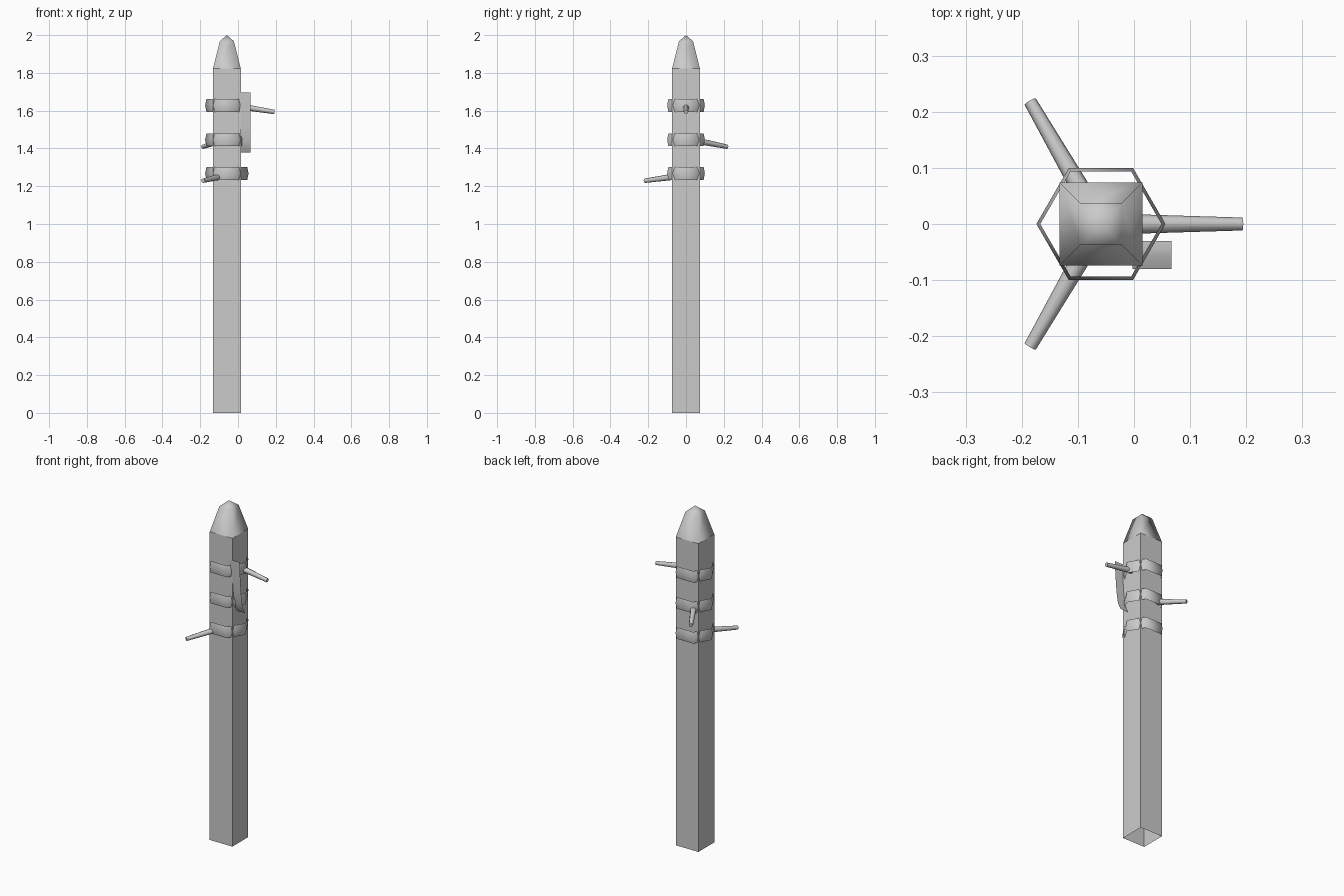
import bpy, bmesh
from math import cos, sin, pi, radians
from mathutils import Vector

if "Cube" in bpy.data.objects:
    bpy.data.objects.remove(bpy.data.objects["Cube"])

CX = -0.059  # post axis


def loft(name, rings, closed=True, cap_start=False, cap_end=False, apex=None, smooth=False):
    """Skin a list of point rings into one object; end caps stay flat."""
    bm = bmesh.new()
    rows = [[bm.verts.new(p) for p in ring] for ring in rings]
    n = len(rows[0])
    for a, b in zip(rows, rows[1:]):
        for i in range(n if closed else n - 1):
            j = (i + 1) % n
            bm.faces.new((a[i], a[j], b[j], b[i]))
    if apex:
        tip = bm.verts.new(apex)
        for i in range(n):
            bm.faces.new((rows[-1][i], rows[-1][(i + 1) % n], tip))
    for f in bm.faces:
        f.smooth = smooth
    if cap_start:
        bm.faces.new(rows[0][::-1])
    if cap_end:
        bm.faces.new(rows[-1])
    me = bpy.data.meshes.new(name)
    bm.to_mesh(me)
    bm.free()
    ob = bpy.data.objects.new(name, me)
    bpy.context.collection.objects.link(ob)
    return ob


def polygon(r, z, sides, turn=0.0):
    return [(CX + r * cos(turn + 2 * pi * i / sides),
             r * sin(turn + 2 * pi * i / sides), z) for i in range(sides)]


# Square post, open at the bottom
R = 0.074 * 2 ** 0.5
loft("post", [polygon(R, z, 4, pi / 4) for z in (0, 1.822)])

# Softly shaded pointed cap
loft("post_tip", [polygon(R, 1.822, 4, pi / 4), polygon(R * 0.5, 1.968, 4, pi / 4)],
     apex=(CX, 0, 2.0), smooth=True)

# Thin six-sided bands with bulging walls
for k, z in enumerate((1.628, 1.446, 1.268)):
    loft(f"band_{k + 1}", [polygon(r, z + dz, 6) for r, dz in
                           ((0.108, -0.034), (0.115, 0), (0.108, 0.034))], smooth=True)

# Tapered climbing pegs, drooping outwards
for k, (deg, z_tip, slope) in enumerate(((0, 1.593, 0.16), (120, 1.409, 0.17), (240, 1.229, 0.12))):
    a = radians(deg)
    out = Vector((cos(a), sin(a), -slope)).normalized()
    side = Vector((-sin(a), cos(a), 0))
    up = out.cross(side)
    rings = []
    for dist, r in ((0.04, 0.018), (0.252, 0.0115)):
        c = Vector((CX + dist * cos(a), dist * sin(a), z_tip + slope * (0.252 - dist)))
        rings.append([c + side * r * cos(t) + up * r * sin(t)
                      for t in (2 * pi * i / 8 for i in range(8))])
    loft(f"peg_{k + 1}", rings, cap_start=True, cap_end=True, smooth=True)

# Curved strip tucked under the bands
curve = ((-0.03, 1.378), (-0.046, 1.405), (-0.057, 1.44), (-0.067, 1.51),
         (-0.075, 1.61), (-0.08, 1.697))
loft("curved_strip", [[(-0.003, y, z), (0.067, y, z)] for y, z in curve],
     closed=False, smooth=True)
